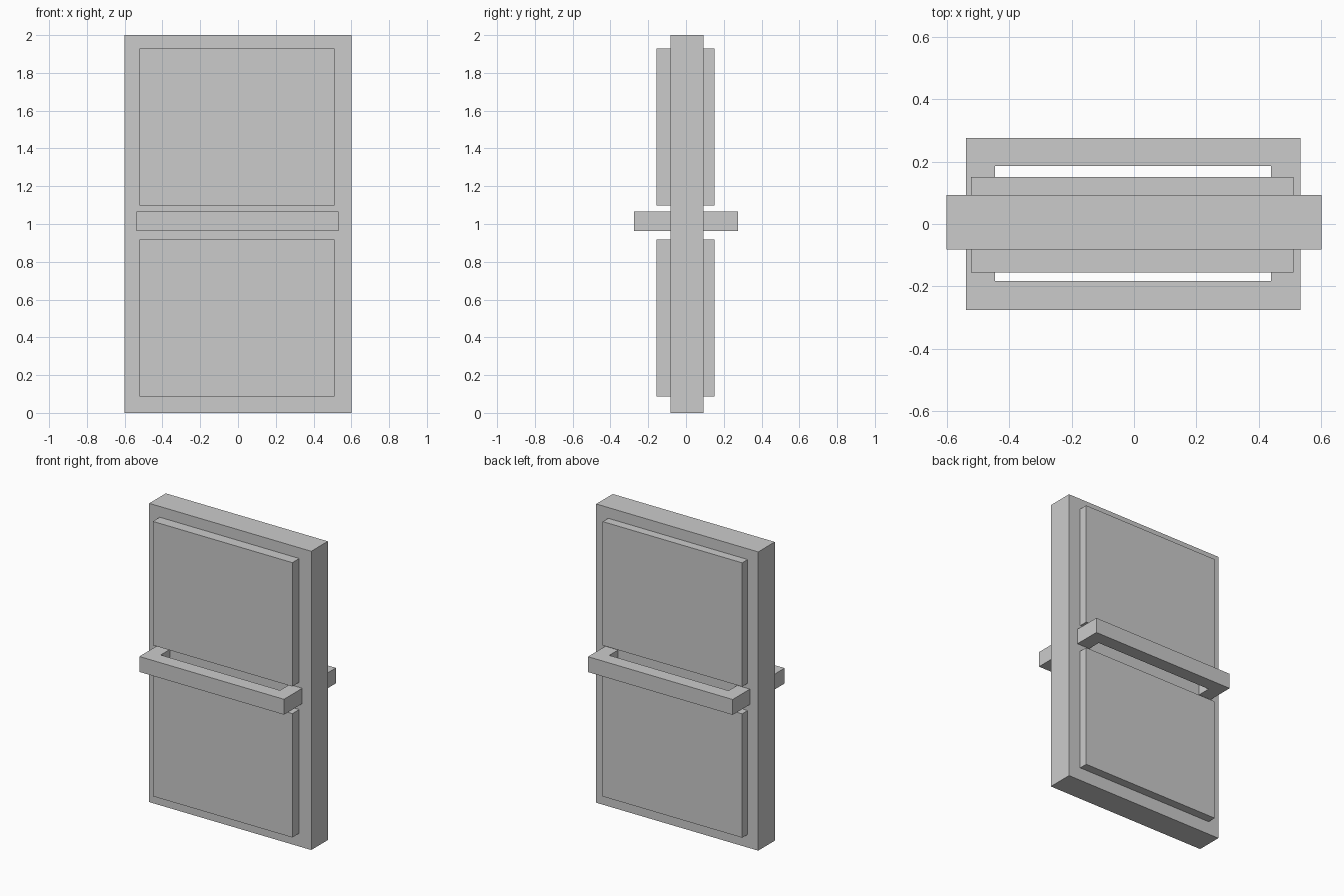
import bpy
import bmesh

if "Cube" in bpy.data.objects:
    bpy.data.objects.remove(bpy.data.objects["Cube"])


def prism(name, outline, z0, z1):
    """Extrude a plan (x, y) outline from z0 up to z1."""
    bm = bmesh.new()
    face = bm.faces.new([bm.verts.new((x, y, z0)) for x, y in outline])
    top = bmesh.ops.extrude_face_region(bm, geom=[face])["geom"]
    verts = [v for v in top if isinstance(v, bmesh.types.BMVert)]
    bmesh.ops.translate(bm, verts=verts, vec=(0, 0, z1 - z0))
    bmesh.ops.recalc_face_normals(bm, faces=bm.faces[:])
    mesh = bpy.data.meshes.new(name)
    bm.to_mesh(mesh)
    bm.free()
    obj = bpy.data.objects.new(name, mesh)
    bpy.context.collection.objects.link(obj)
    return obj


def box(name, x0, x1, y0, y1, z0, z1):
    return prism(name, [(x0, y0), (x1, y0), (x1, y1), (x0, y1)], z0, z1)


# Door slab
FRONT, BACK = -0.082, 0.093
box("door_slab", -0.6, 0.6, FRONT, BACK, 0, 2)

# Each side: slab face, panel face, bar inner face, bar outer face
sides = {
    "front": (FRONT, -0.155, -0.183, -0.275),
    "back": (BACK, 0.151, 0.185, 0.275),
}
for side, (base, panel, inner, outer) in sides.items():
    # Raised panels above and below the push bar
    for level, z0, z1 in (("lower", 0.088, 0.917), ("upper", 1.099, 1.928)):
        box(f"{side}_{level}_panel", -0.522, 0.511, base, panel, z0, z1)

    # U-shaped push bar with two end brackets
    prism(f"{side}_push_bar",
          [(-0.538, base), (-0.538, outer), (0.533, outer), (0.533, base),
           (0.439, base), (0.439, inner), (-0.445, inner), (-0.445, base)],
          0.962, 1.065)
